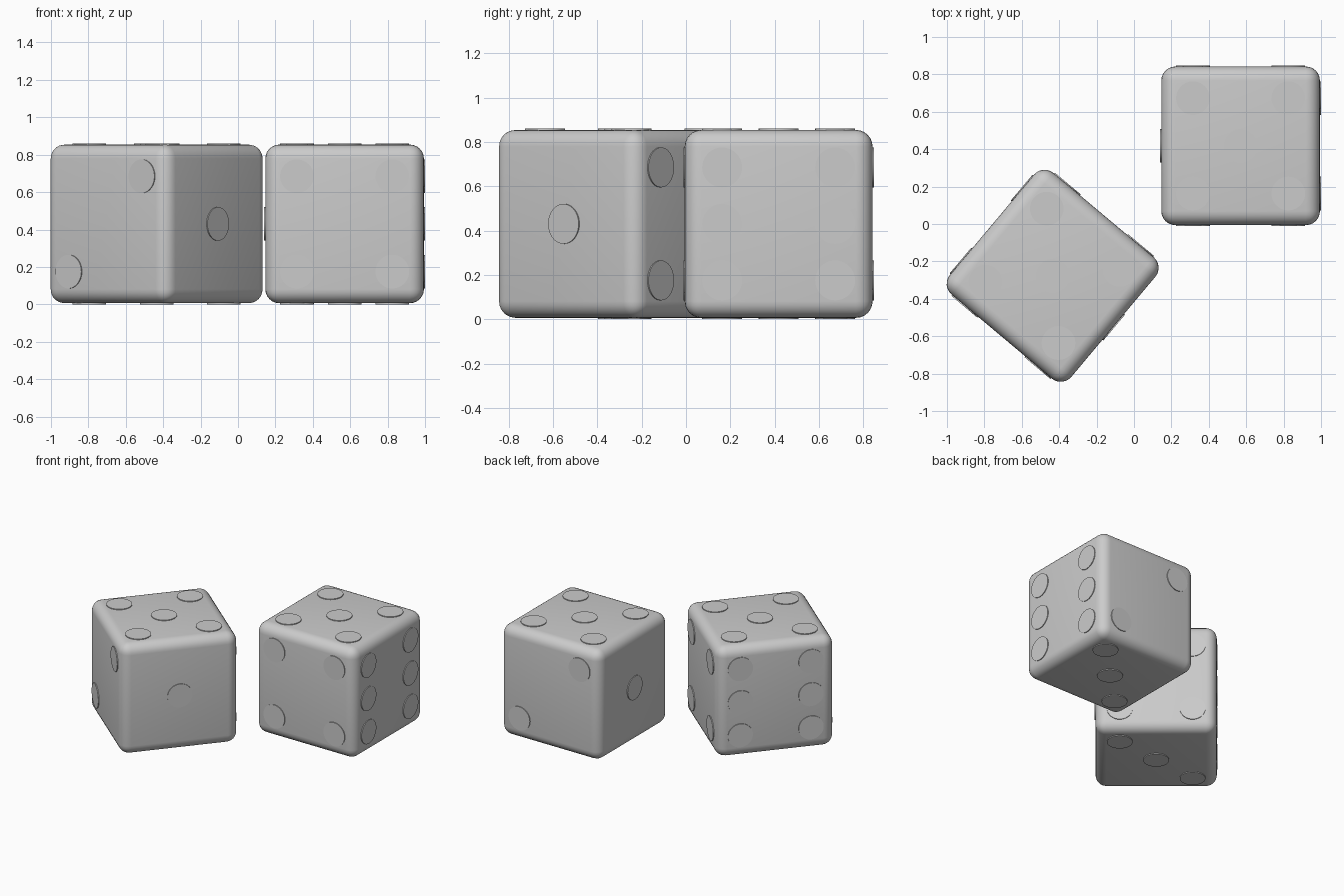
import bpy, bmesh
from math import radians
from mathutils import Matrix, Vector

if "Cube" in bpy.data.objects:
    bpy.data.objects.remove(bpy.data.objects["Cube"])

SIDE, ROUND, RAISE, PIP_R, D = 0.848, 0.075, 0.006, 0.09, 0.255
H = SIDE / 2

# Pip layouts in face coordinates (u to the right, v up, in units of D)
CORNERS = [(-1, -1), (1, -1), (-1, 1), (1, 1)]
# Faces: outward normal, u direction, pip positions
FACES = [
    ((1, 0, 0), (0, 1, 0), [(0, 0)]),
    ((0, -1, 0), (1, 0, 0), [(-1, -1), (1, 1)]),
    ((0, 0, -1), (-1, 0, 0), [(-1, 1), (0, 0), (1, -1)]),
    ((0, 1, 0), (-1, 0, 0), CORNERS),
    ((0, 0, 1), (1, 0, 0), CORNERS + [(0, 0)]),
    ((-1, 0, 0), (0, -1, 0), CORNERS + [(-1, 0), (1, 0)]),
]


def make_object(name, bm, place):
    mesh = bpy.data.meshes.new(name)
    bm.to_mesh(mesh)
    bm.free()
    ob = bpy.data.objects.new(name, mesh)
    bpy.context.collection.objects.link(ob)
    ob.matrix_world = place
    bpy.ops.object.select_all(action='DESELECT')
    ob.select_set(True)
    bpy.context.view_layer.objects.active = ob
    bpy.ops.object.shade_smooth_by_angle(angle=radians(35))


def make_die(name, x, y, angle):
    place = Matrix.Translation((x, y, H + RAISE)) @ Matrix.Rotation(radians(angle), 4, 'Z')

    # Rounded cube body
    bm = bmesh.new()
    bmesh.ops.create_cube(bm, size=SIDE)
    bmesh.ops.bevel(bm, geom=bm.edges[:], offset=ROUND, segments=6,
                    profile=0.5, affect='EDGES')
    make_object(name + "_body", bm, place)

    # Thin raised pips on all six faces
    bm = bmesh.new()
    for normal, right, pips in FACES:
        n, u = Vector(normal), Vector(right)
        v = n.cross(u)
        turn = Matrix((u, v, n)).transposed().to_4x4()
        for a, b in pips:
            pos = n * H + u * a * D + v * b * D
            bmesh.ops.create_cone(bm, cap_ends=True, segments=40,
                                  radius1=PIP_R, radius2=PIP_R, depth=2 * RAISE,
                                  matrix=Matrix.Translation(pos) @ turn)
    make_object(name + "_pips", bm, place)


make_die("left_die", -0.435, -0.277, -40)
make_die("right_die", 0.57, 0.418, 180)
